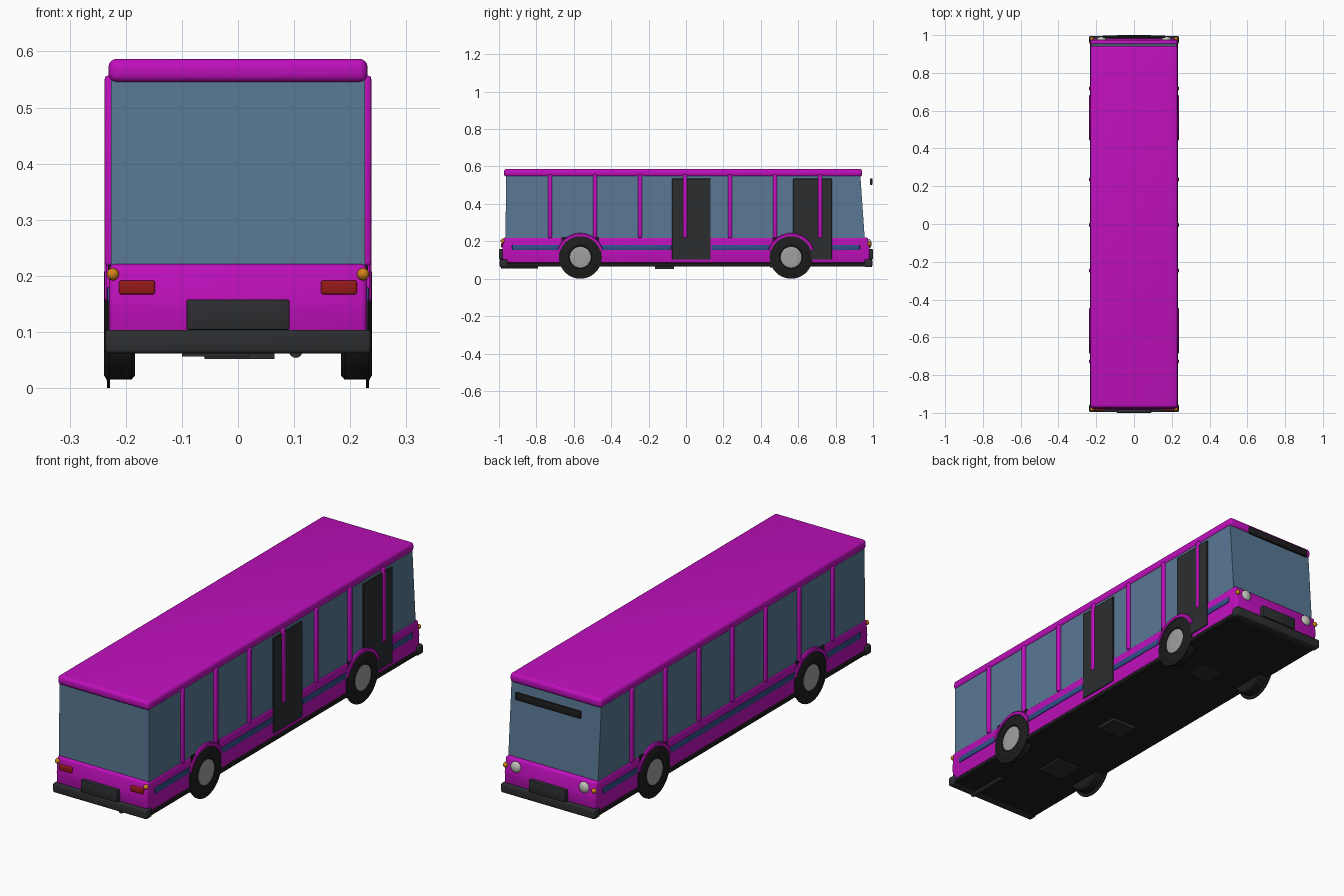
import bpy, bmesh, math
from mathutils import Matrix

if "Cube" in bpy.data.objects:
    bpy.data.objects.remove(bpy.data.objects["Cube"])


def mat(name, r, g, b):
    m = bpy.data.materials.new(name)
    m.diffuse_color = (r, g, b, 1)
    m.use_nodes = True
    m.node_tree.nodes["Principled BSDF"].inputs["Base Color"].default_value = m.diffuse_color
    return m


PAINT = mat("magenta_paint", 0.52, 0.005, 0.50)
GLASS = mat("blue_glass", 0.10, 0.19, 0.30)
BLACK = mat("black_rubber", 0.012, 0.012, 0.013)
DARK = mat("dark_panel", 0.025, 0.027, 0.03)
STRIPE = mat("blue_stripe", 0.03, 0.08, 0.25)
RED = mat("red_lamp", 0.30, 0.01, 0.01)
AMBER = mat("amber_lamp", 0.65, 0.22, 0.01)
LAMP = mat("pale_lamp", 0.55, 0.55, 0.50)
METAL = mat("wheel_metal", 0.35, 0.35, 0.36)


def finish(name, bm, m, smooth=True):
    bmesh.ops.recalc_face_normals(bm, faces=bm.faces)
    me = bpy.data.meshes.new(name)
    bm.to_mesh(me)
    bm.free()
    ob = bpy.data.objects.new(name, me)
    bpy.context.collection.objects.link(ob)
    me.materials.append(m)
    if smooth:
        bpy.ops.object.select_all(action='DESELECT')
        ob.select_set(True)
        bpy.context.view_layer.objects.active = ob
        bpy.ops.object.shade_smooth_by_angle(angle=math.radians(35))
    return ob


def box(name, x, y, z, m, bevel=0.0, seg=3):
    bm = bmesh.new()
    bmesh.ops.create_cube(bm, size=1)
    for v in bm.verts:
        for i, (a, b) in enumerate((x, y, z)):
            v.co[i] = a if v.co[i] < 0 else b
    if bevel:
        bmesh.ops.bevel(bm, geom=bm.edges[:], offset=bevel, segments=seg,
                        profile=0.5, affect='EDGES')
    return finish(name, bm, m)


def span(s, a, b):
    return (min(s * a, s * b), max(s * a, s * b))


def extrude_side(name, pts, half, m, bevel=0.0):
    # side profile in (y, z), extruded across x
    bm = bmesh.new()
    f = bm.faces.new([bm.verts.new((-half, y, z)) for y, z in pts])
    r = bmesh.ops.extrude_face_region(bm, geom=[f])
    for v in r["geom"]:
        if isinstance(v, bmesh.types.BMVert):
            v.co.x = half
    if bevel:
        bmesh.ops.bevel(bm, geom=bm.edges[:], offset=bevel, segments=3,
                        profile=0.5, affect='EDGES')
    return finish(name, bm, m)


def lathe(name, prof, s, y, z, m, n=40):
    # profile of (x, radius) spun about a sideways axle
    bm = bmesh.new()
    rings = []
    for x, r in prof:
        rings.append([bm.verts.new((s * x, y + r * math.cos(2 * math.pi * k / n),
                                    z + r * math.sin(2 * math.pi * k / n))) for k in range(n)])
    for a, b in zip(rings, rings[1:]):
        for k in range(n):
            bm.faces.new((a[k], a[(k + 1) % n], b[(k + 1) % n], b[k]))
    bm.faces.new(rings[0])
    bm.faces.new(rings[-1])
    return finish(name, bm, m)


def ball(name, c, size, m):
    bm = bmesh.new()
    bmesh.ops.create_uvsphere(bm, u_segments=20, v_segments=12, radius=1)
    bm.transform(Matrix.Translation(c) @ Matrix.Diagonal((*size, 1)))
    return finish(name, bm, m)


def fender(name, s, y, z, r0, r1, x0, x1, n=20):
    # arched strip over a wheel
    bm = bmesh.new()
    prev = None
    for k in range(n + 1):
        t = math.radians(20 + 140 * k / n)
        ring = [bm.verts.new((s * x, y + r * math.cos(t), z + r * math.sin(t)))
                for x, r in ((x0, r0), (x1, r0), (x1, r1 - 0.004), (x1 - 0.004, r1), (x0, r1))]
        if prev:
            for i in range(5):
                j = (i + 1) % 5
                bm.faces.new((prev[i], prev[j], ring[j], ring[i]))
        else:
            bm.faces.new(ring)
        prev = ring
    bm.faces.new(prev)
    return finish(name, bm, PAINT)


# main shell
extrude_side("lower_body", [(-0.978, 0.082), (0.978, 0.082), (0.983, 0.15), (0.972, 0.221),
                            (-0.976, 0.221), (-0.983, 0.15)], 0.23, PAINT, 0.01)
extrude_side("window_glass", [(-0.965, 0.21), (0.956, 0.21), (0.932, 0.555), (-0.962, 0.555)],
             0.226, GLASS)
box("roof", (-0.231, 0.231), (-0.973, 0.942), (0.545, 0.587), PAINT, 0.015, 4)
box("floor_pan", (-0.233, 0.233), (-0.975, 0.975), (0.064, 0.086), BLACK, 0.004, 1)

# bumpers, plates and display
for s, end in ((-1, "rear"), (1, "front")):
    box(end + "_bumper", (-0.237, 0.237), span(s, 0.955, 0.996), (0.062, 0.104), DARK, 0.007)
    box(end + "_plate_panel", (-0.092, 0.092), span(s, 0.975, 1.0), (0.104, 0.158), DARK, 0.003, 2)
box("destination_display", (-0.165, 0.165), (0.984, 0.997), (0.502, 0.536), BLACK, 0.003, 2)

# underside fittings
box("rear_axle_cover", (-0.10, 0.02), (-0.62, -0.50), (0.056, 0.07), DARK)
box("underside_tank", (-0.06, 0.065), (-0.165, -0.065), (0.052, 0.07), DARK)
box("front_axle_cover", (-0.05, 0.06), (0.45, 0.55), (0.059, 0.07), DARK)
bm = bmesh.new()
bmesh.ops.create_cone(bm, cap_ends=True, segments=20, radius1=0.012, radius2=0.012, depth=0.2)
bm.transform(Matrix.Translation((0.103, -0.89, 0.066)) @ Matrix.Rotation(math.pi / 2, 4, 'X'))
finish("exhaust_pipe", bm, DARK)

# doors on the right side
for i, (a, b) in enumerate(((-0.075, 0.132), (0.572, 0.78))):
    box(f"door_{i + 1}", (0.2, 0.2335), (a, b), (0.102, 0.535), DARK, 0.002, 1)

WHEELS = (-0.565, 0.562)
for s, side in ((-1, "left"), (1, "right")):
    # window pillars
    for i in range(7):
        y = -0.727 + 0.2407 * i
        box(f"{side}_pillar_{i + 1}", span(s, 0.215, 0.2375), (y - 0.011, y + 0.011),
            (0.218, 0.557), PAINT, 0.006)
    # side stripe segments
    runs = [(-0.93, -0.675), (-0.455, 0.452), (0.672, 0.93)]
    if s > 0:
        runs = [(-0.93, -0.675), (-0.455, -0.078), (0.135, 0.452), (0.782, 0.93)]
    for i, (a, b) in enumerate(runs):
        box(f"{side}_stripe_{i + 1}", span(s, 0.22, 0.2335), (a, b), (0.153, 0.181),
            STRIPE, 0.004, 2)
    # wheels and arches
    for y, end in zip(WHEELS, ("rear", "front")):
        n = f"{side}_{end}"
        box(n + "_wheel_well", span(s, 0.17, 0.2315), (y - 0.1, y + 0.1), (0.12, 0.224), BLACK)
        fender(n + "_fender", s, y, 0.115, 0.112, 0.129, 0.215, 0.238)
        lathe(n + "_tyre", [(0.184, 0.06), (0.184, 0.093), (0.190, 0.10), (0.228, 0.10),
                            (0.228, 0.115), (0.233, 0.115), (0.234, 0.10), (0.239, 0.092),
                            (0.239, 0.062), (0.234, 0.056)], s, y, 0.115, BLACK)
        lathe(n + "_hubcap", [(0.22, 0.057), (0.237, 0.057), (0.239, 0.05), (0.237, 0.02)],
              s, y, 0.115, METAL)
    # lamps
    box(side + "_tail_lamp", span(s, 0.148, 0.212), (-0.988, -0.965), (0.167, 0.192), RED, 0.004)
    ball(side + "_headlamp", (s * 0.172, 0.978, 0.187), (0.025, 0.014, 0.025), LAMP)
    ball(side + "_rear_indicator", (s * 0.223, -0.980, 0.203), (0.011, 0.011, 0.011), AMBER)
    ball(side + "_front_indicator", (s * 0.223, 0.980, 0.185), (0.011, 0.011, 0.011), AMBER)
